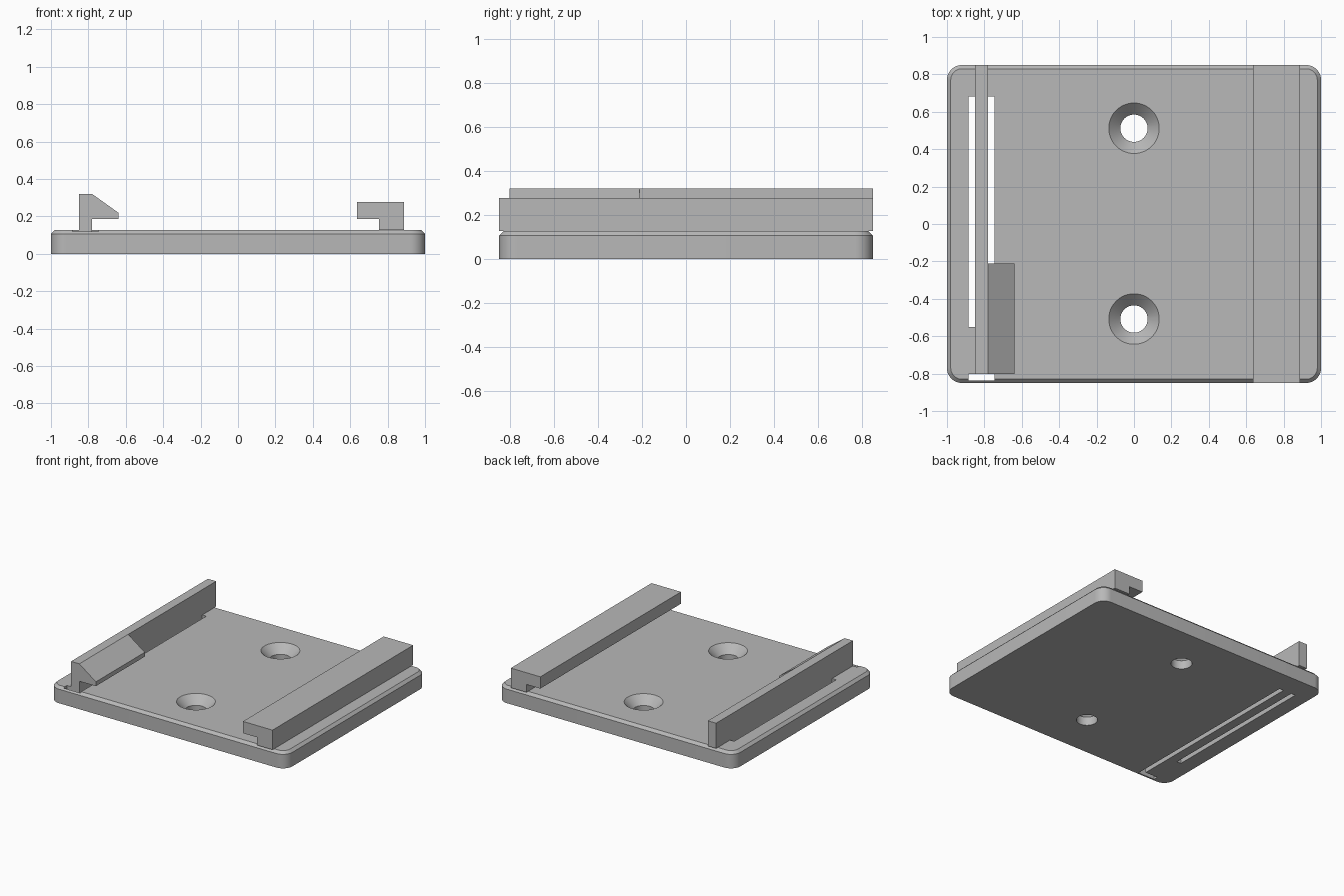
import bpy
import bmesh
from math import cos, sin, pi

old = bpy.data.objects.get("Cube")
if old:
    bpy.data.objects.remove(old, do_unlink=True)

grey = bpy.data.materials.new("plain grey")
grey.use_nodes = True
COLOUR = (0.48, 0.48, 0.48, 1)
grey.diffuse_color = COLOUR
grey.node_tree.nodes["Principled BSDF"].inputs["Base Color"].default_value = COLOUR

HALF_Y, TOP, CHAMFER, RADIUS = 0.85, 0.127, 0.02, 0.08


def loft(name, loops):
    """Skin matching closed loops of points and cap both ends."""
    bm = bmesh.new()
    rings = [[bm.verts.new(p) for p in loop] for loop in loops]
    n = len(rings[0])
    for a, b in zip(rings, rings[1:]):
        for i in range(n):
            j = (i + 1) % n
            bm.faces.new((a[i], a[j], b[j], b[i]))
    bm.faces.new(rings[0][::-1])
    bm.faces.new(rings[-1])
    bmesh.ops.recalc_face_normals(bm, faces=bm.faces)
    mesh = bpy.data.meshes.new(name)
    bm.to_mesh(mesh)
    bm.free()
    mesh.materials.append(grey)
    obj = bpy.data.objects.new(name, mesh)
    bpy.context.collection.objects.link(obj)
    return obj


def extrude_y(name, profile, y0, y1):
    return loft(name, [[(x, y, z) for x, z in profile] for y in (y0, y1)])


def box(name, x0, x1, y0, y1, z0, z1):
    return extrude_y(name, [(x0, z0), (x1, z0), (x1, z1), (x0, z1)], y0, y1)


def rounded_outline(inset, z, steps=10):
    """Rounded rectangle loop of the plate, pulled in by inset."""
    r = RADIUS - inset
    pts = []
    for k, (sx, sy) in enumerate([(1, 1), (-1, 1), (-1, -1), (1, -1)]):
        for i in range(steps + 1):
            a = (k + i / steps) * pi / 2
            pts.append((sx * (1 - RADIUS) + r * cos(a),
                        sy * (HALF_Y - RADIUS) + r * sin(a), z))
    return pts


def circle(y, r, z, n=48):
    return [(r * cos(2 * pi * i / n), y + r * sin(2 * pi * i / n), z) for i in range(n)]


# Base plate with rounded corners and chamfered top edge
plate = loft("base_plate", [rounded_outline(0, 0),
                            rounded_outline(0, TOP - CHAMFER),
                            rounded_outline(CHAMFER, TOP)])

# Cutters: countersunk screw holes and the slots freeing the spring arm
cutters = [loft("screw_hole_cutter", [circle(y, 0.073, -0.1), circle(y, 0.073, TOP - 0.062),
                                      circle(y, 0.135, TOP), circle(y, 0.135, TOP + 0.1)])
           for y in (0.512, -0.508)]
cutters.append(box("outer_slot_cutter", -0.885, -0.85, -0.55, 0.682, -0.1, 0.3))
inner_slot = [(-0.885, -0.838), (-0.745, -0.838), (-0.745, 0.682),
              (-0.78, 0.682), (-0.78, -0.803), (-0.885, -0.803)]
cutters.append(loft("inner_slot_cutter", [[(x, y, z) for x, y in inner_slot]
                                          for z in (-0.1, 0.3)]))
for c in cutters:
    mod = plate.modifiers.new(c.name, 'BOOLEAN')
    mod.operation = 'DIFFERENCE'
    mod.solver = 'EXACT'
    mod.object = c

# Bake the cuts, then remove the cutters
bpy.context.view_layer.update()
evaluated = plate.evaluated_get(bpy.context.evaluated_depsgraph_get())
cut_mesh = bpy.data.meshes.new_from_object(evaluated)
plate.modifiers.clear()
plate.data = cut_mesh
for c in cutters:
    bpy.data.objects.remove(c, do_unlink=True)

# Smooth only the rounded surfaces
bpy.ops.object.select_all(action='DESELECT')
plate.select_set(True)
bpy.context.view_layer.objects.active = plate
bpy.ops.object.shade_smooth_by_angle(angle=0.4)

# Fixed rail with an overhanging lip
extrude_y("fixed_rail", [(0.755, TOP), (0.887, TOP), (0.887, 0.277),
                         (0.637, 0.277), (0.637, 0.187), (0.755, 0.187)],
          -HALF_Y, HALF_Y)

# Spring wall and its sloped catch
box("spring_wall", -0.85, -0.78, -0.803, HALF_Y, TOP, 0.32)
extrude_y("spring_catch", [(-0.78, 0.187), (-0.64, 0.187), (-0.64, 0.22), (-0.78, 0.32)],
          -0.803, -0.212)
